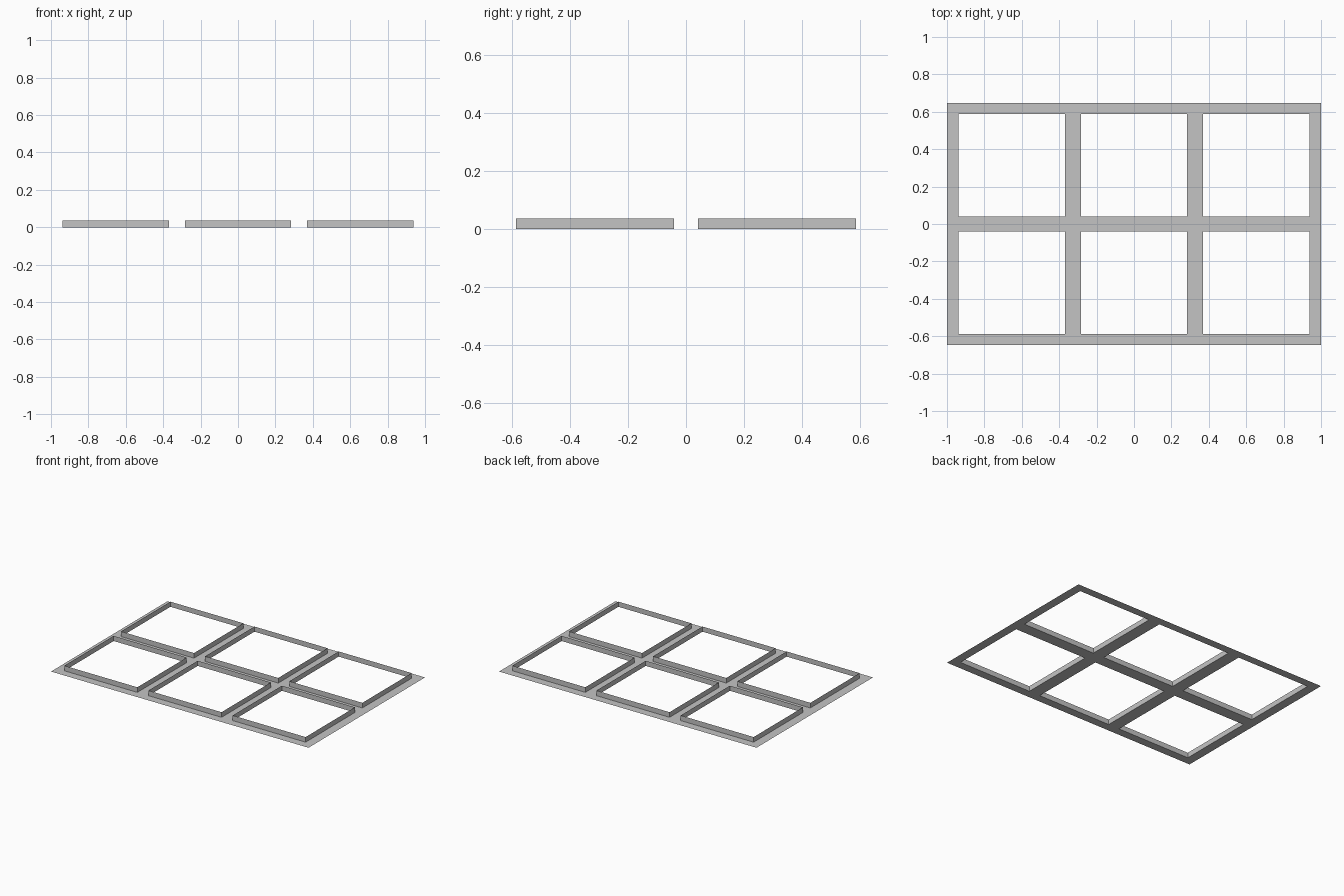
import bpy, bmesh

if "Cube" in bpy.data.objects:
    bpy.data.objects.remove(bpy.data.objects["Cube"])

HEIGHT = 0.036
XS = [-1, -0.937, -0.37, -0.284, 0.284, 0.37, 0.937, 1]
YS = [-0.646, -0.588, -0.041, 0.041, 0.588, 0.646]

grey = bpy.data.materials.new("light_grey")
grey.diffuse_color = (0.55, 0.55, 0.55, 1)
grey.use_nodes = True
grey.node_tree.nodes["Principled BSDF"].inputs["Base Color"].default_value = grey.diffuse_color


def make_object(name, bm):
    mesh = bpy.data.meshes.new(name)
    bm.to_mesh(mesh)
    bm.free()
    mesh.materials.append(grey)
    obj = bpy.data.objects.new(name, mesh)
    bpy.context.collection.objects.link(obj)


# flat sheet with six open panes
bm = bmesh.new()
grid = [[bm.verts.new((x, y, 0)) for y in YS] for x in XS]
for i in range(len(XS) - 1):
    for j in range(len(YS) - 1):
        if i % 2 and j % 2:
            continue
        bm.faces.new((grid[i][j], grid[i + 1][j], grid[i + 1][j + 1], grid[i][j + 1]))
bmesh.ops.dissolve_limit(bm, angle_limit=0.01, verts=bm.verts, edges=bm.edges)
make_object("lattice_sheet", bm)

# thin upright lip round each pane
for i in range(1, len(XS) - 1, 2):
    for j in range(1, len(YS) - 1, 2):
        bm = bmesh.new()
        corners = [(XS[i], YS[j]), (XS[i + 1], YS[j]), (XS[i + 1], YS[j + 1]), (XS[i], YS[j + 1])]
        low = [bm.verts.new((x, y, 0)) for x, y in corners]
        high = [bm.verts.new((x, y, HEIGHT)) for x, y in corners]
        for k in range(4):
            n = (k + 1) % 4
            bm.faces.new((low[k], low[n], high[n], high[k]))
        make_object(f"pane_lip_{i // 2 + 1}_{j // 2 + 1}", bm)
